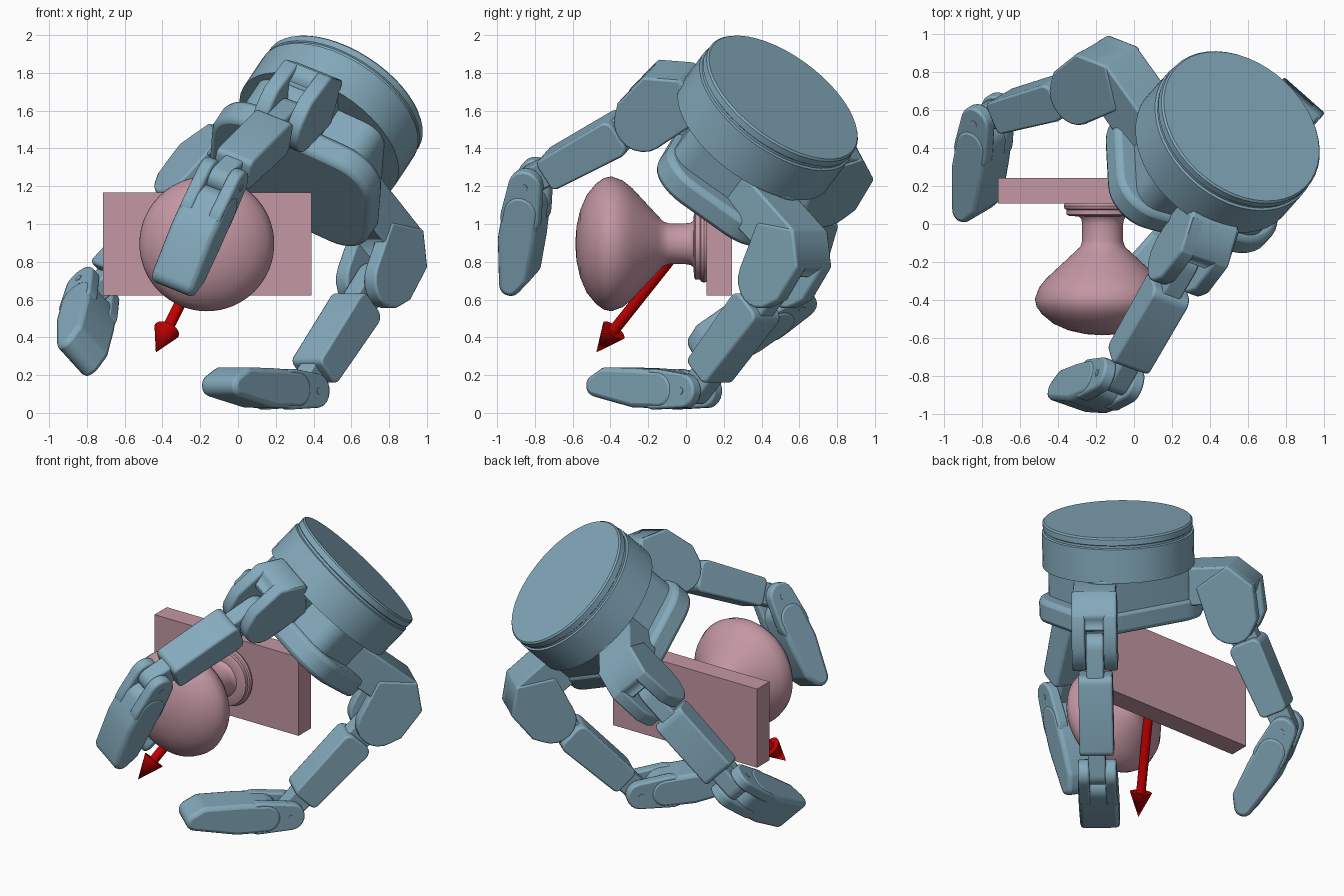
import bpy, bmesh, math
from mathutils import Vector, Matrix

if "Cube" in bpy.data.objects:
    bpy.data.objects.remove(bpy.data.objects["Cube"])


def material(name, rgb):
    m = bpy.data.materials.new(name)
    m.diffuse_color = (*rgb, 1)
    m.use_nodes = True
    m.node_tree.nodes["Principled BSDF"].inputs["Base Color"].default_value = m.diffuse_color
    return m


STEEL = material("steel_blue", (0.23, 0.40, 0.50))
ROSE = material("dusty_rose", (0.55, 0.31, 0.37))
RED = material("red", (0.55, 0.0, 0.0))


def finish(name, bm, mat, matrix=Matrix(), bevel=0.0, angle=35):
    bmesh.ops.recalc_face_normals(bm, faces=bm.faces)
    me = bpy.data.meshes.new(name)
    bm.to_mesh(me)
    bm.free()
    ob = bpy.data.objects.new(name, me)
    bpy.context.collection.objects.link(ob)
    ob.matrix_world = matrix
    me.materials.append(mat)
    bpy.ops.object.select_all(action='DESELECT')
    ob.select_set(True)
    bpy.context.view_layer.objects.active = ob
    if bevel:
        b = ob.modifiers.new("bevel", 'BEVEL')
        b.width, b.segments, b.limit_method = bevel, 2, 'ANGLE'
        b.angle_limit = math.radians(40)
    bpy.ops.object.shade_smooth_by_angle(angle=math.radians(angle))
    return ob


def lathe(name, profile, mat, matrix, steps=64):
    # profile of (radius, height) spun around local z
    bm = bmesh.new()
    vs = [bm.verts.new((r, 0, h)) for r, h in profile]
    es = [bm.edges.new(p) for p in zip(vs, vs[1:])]
    bmesh.ops.spin(bm, geom=vs + es, axis=(0, 0, 1), cent=(0, 0, 0), steps=steps, angle=math.tau)
    bmesh.ops.remove_doubles(bm, verts=bm.verts, dist=1e-4)
    return finish(name, bm, mat, matrix)


def hull(name, discs, width, matrix, offset=0.0, bevel=0.012):
    # convex side profile around discs (r, t, radius), extruded across the finger
    bm = bmesh.new()
    for r, t, rad in discs:
        n = 20 if rad > 0.03 else 8
        for i in range(n):
            a = math.tau * i / n
            for s in (-0.5, 0.5):
                bm.verts.new((r + rad * math.cos(a), offset + s * width, t + rad * math.sin(a)))
    out = bmesh.ops.convex_hull(bm, input=bm.verts)
    bmesh.ops.delete(bm, geom=list({v for v in out["geom_interior"] + out["geom_unused"]
                                    if isinstance(v, bmesh.types.BMVert)}), context='VERTS')
    bmesh.ops.dissolve_limit(bm, angle_limit=0.02, verts=bm.verts, edges=bm.edges)
    return finish(name, bm, STEEL, matrix, bevel)


def rounded_slab(name, hx, hy, z0, z1, corner, bevel, matrix, cx=0.0):
    bm = bmesh.new()
    pts = []
    for k, (sx, sy) in enumerate([(1, 1), (-1, 1), (-1, -1), (1, -1)]):
        for i in range(9):
            a = math.radians(90 * k + 11.25 * i)
            pts.append((cx + sx * (hx - corner) + corner * math.cos(a),
                        sy * (hy - corner) + corner * math.sin(a)))
    f = bm.faces.new([bm.verts.new((x, y, z0)) for x, y in pts])
    ext = bmesh.ops.extrude_face_region(bm, geom=[f])
    bmesh.ops.translate(bm, vec=(0, 0, z1 - z0),
                        verts=[v for v in ext["geom"] if isinstance(v, bmesh.types.BMVert)])
    return finish(name, bm, STEEL, matrix, bevel)


# Hand frame: z is the wrist axis, x points to the single finger
axis = Vector((0.47, 0.53, 0.71)).normalized()
x = Vector((0.08, -0.77, 0.63))
x = (x - axis * x.dot(axis)).normalized()
y = axis.cross(x)
HAND = Matrix((x, y, axis)).transposed().to_4x4()
HAND.translation = (0.556, 0.503, 1.655)

# Wrist: stepped round flange
lathe("wrist_flange", [(0, 0.022), (0.463, 0.022), (0.472, 0.012), (0.472, -0.025), (0.465, -0.03),
                       (0.465, -0.045), (0.478, -0.05), (0.478, -0.27), (0, -0.27)],
      STEEL, HAND, 48)
# Palm
rounded_slab("palm_body", 0.34, 0.38, -0.52, -0.25, 0.12, 0.015, HAND, -0.03)
rounded_slab("palm_plate", 0.36, 0.48, -0.61, -0.46, 0.22, 0.03, HAND, -0.02)


def finger(tag, angle, side, j1, j2, tip):
    M = HAND @ Matrix.Rotation(math.radians(angle), 4, 'Z') @ Matrix.Translation((0, side, 0))
    j1, j2, tip = Vector(j1), Vector(j2), Vector(tip)
    r, t = j1
    inner = 0.25
    # knuckle: solid upper web with two cheeks around the joint
    top = [(r + 0.13, t + 0.23, 0.015), (r - 0.02, t + 0.34, 0.015), (inner, t + 0.30, 0.015)]
    hull(f"knuckle_web_{tag}", top + [(r + 0.10, t + 0.14, 0.015), (inner, t + 0.08, 0.015)], 0.27, M)
    for s in (-1, 1):
        hull(f"knuckle_cheek_{tag}", top[:2] + [(r + 0.155, t + 0.02, 0.015), (r, t, 0.15),
             (r - 0.2, t + 0.2, 0.02)], 0.085, M, s * 0.1)

    # inner link: narrow tongue with wider housing
    def on(p, q, f, side=0.0):
        d = (q - p).normalized()
        return p.lerp(q, f) + Vector((-d.y, d.x)) * side
    hull(f"link_tongue_{tag}", [(*j1, 0.09), (*j2, 0.07)], 0.11, M)
    hull(f"link_housing_{tag}", [(*on(j1, j2, 0.27, -0.055), 0.05), (*on(j1, j2, 0.27, 0.055), 0.05),
         (*on(j1, j2, 0.80, -0.06), 0.035), (*on(j1, j2, 0.80, 0.055), 0.035)], 0.215, M, bevel=0.012)

    # outer link: fork around the second joint, rounded body, blunt tip
    for s in (-1, 1):
        hull(f"fork_{tag}", [(*j2, 0.09), (*on(j2, tip, 0.3), 0.108)], 0.07, M, s * 0.085)
    hull(f"fingertip_{tag}", [(*on(j2, tip, 0.24), 0.10), (*on(j2, tip, 0.5), 0.105),
         (*on(j2, tip, 0.82, -0.04), 0.06), (*on(j2, tip, 0.92), 0.06)], 0.25, M, bevel=0.025)
    # joint pins
    for p in (j2, on(j2, tip, 0.16)):
        hull(f"joint_pin_{tag}", [(*p, 0.02)], 0.246, M, bevel=0)


finger("front", -5, -0.01, (0.51, -0.57), (0.81, -1.30), (0.54, -1.87))
finger("lower", 145, -0.14, (0.735, -0.61), (0.745, -1.43), (0.25, -1.88))
finger("back", -138, 0.10, (0.73, -0.60), (1.04, -1.31), (0.755, -1.86))

# Door panel piece
bm = bmesh.new()
bmesh.ops.create_cube(bm, size=1)
bmesh.ops.scale(bm, vec=(1.105, 0.135, 0.545), verts=bm.verts)
finish("door_panel", bm, ROSE, Matrix.Translation((-0.163, 0.175, 0.893)))

# Knob: turned profile, local z points to -y
lathe("knob", [(0, -0.11), (0.2, -0.11), (0.205, -0.095), (0.2, -0.08), (0.19, -0.075), (0.19, -0.05),
               (0.175, -0.042), (0.125, -0.04), (0.112, -0.025), (0.108, 0.0), (0.108, 0.09), (0.118, 0.12),
               (0.15, 0.15), (0.225, 0.22), (0.295, 0.285), (0.335, 0.335), (0.357, 0.395),
               (0.348, 0.435), (0.32, 0.475), (0.26, 0.525), (0.18, 0.56), (0.09, 0.58), (0, 0.586)],
      ROSE, Matrix.Translation((-0.165, 0, 0.895)) @ Matrix.Rotation(math.pi / 2, 4, 'X'))

# Pull arrow
tip, start = Vector((-0.435, -0.475, 0.32)), Vector((-0.17, -0.05, 0.855))
L = (tip - start).length
ARROW = Matrix.Translation(start) @ (tip - start).to_track_quat('Z', 'Y').to_matrix().to_4x4()
lathe("pull_arrow", [(0, 0), (0.03, 0), (0.03, L - 0.16), (0.07, L - 0.16), (0, L)], RED, ARROW, 24)
